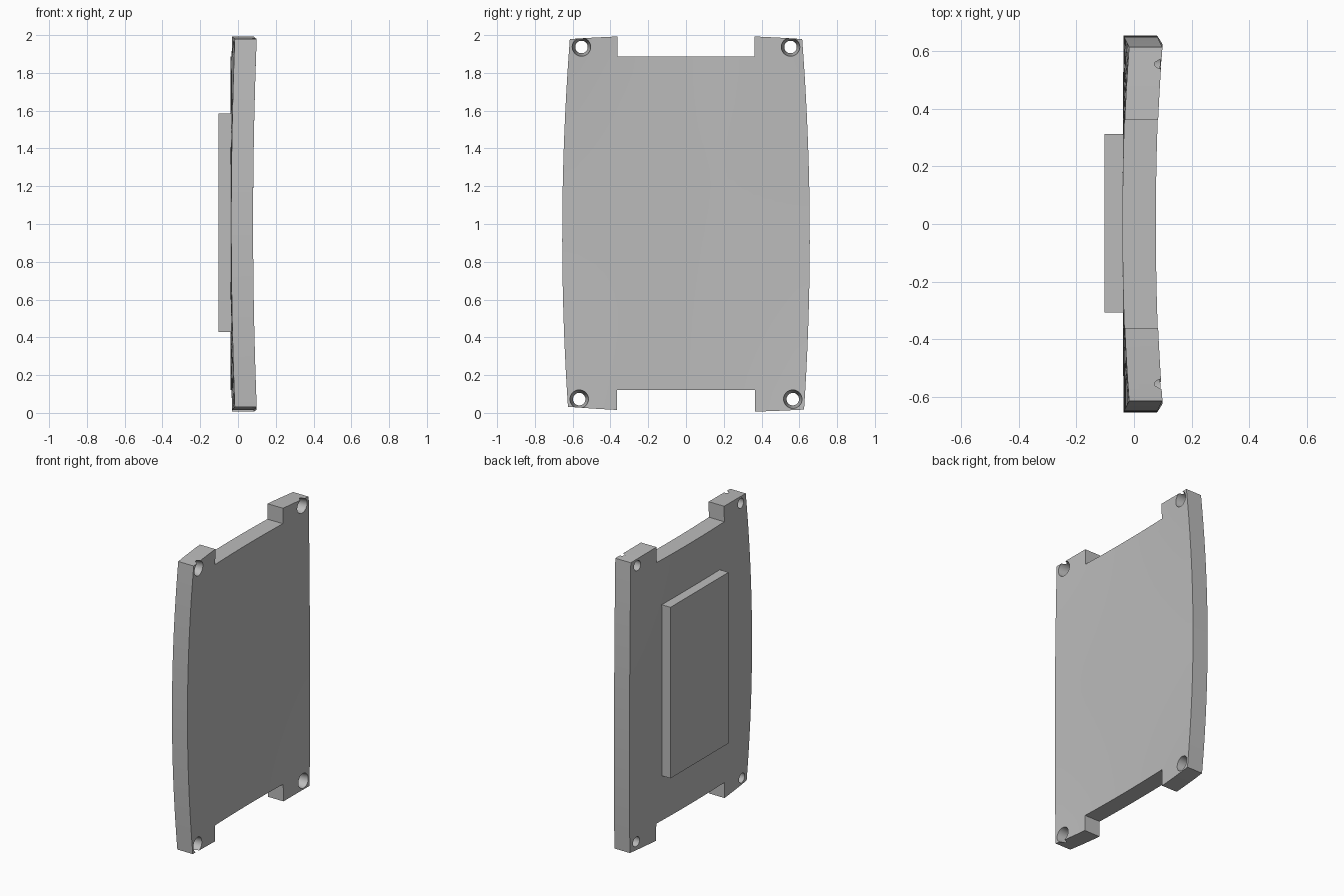
import bpy, bmesh, math
from mathutils import Matrix

cube = bpy.data.objects.get("Cube")
if cube:
    bpy.data.objects.remove(cube, do_unlink=True)

grey = bpy.data.materials.new("plain grey")
grey.use_nodes = True
colour = (0.5, 0.5, 0.5, 1)
grey.diffuse_color = colour
grey.node_tree.nodes["Principled BSDF"].inputs["Base Color"].default_value = colour

STEPS = 20
FRONT, THICK = 0.076, 0.116


def make_object(name, bm):
    bmesh.ops.recalc_face_normals(bm, faces=bm.faces)
    mesh = bpy.data.meshes.new(name)
    bm.to_mesh(mesh)
    bm.free()
    mesh.materials.append(grey)
    obj = bpy.data.objects.new(name, mesh)
    bpy.context.collection.objects.link(obj)
    return obj


def box(name, lo, hi):
    bm = bmesh.new()
    bmesh.ops.create_cube(bm, size=1)
    for v in bm.verts:
        v.co = [(a + b) / 2 + c * (b - a) for a, b, c in zip(lo, hi, v.co)]
    return make_object(name, bm)


def cone(name, y, z):
    # Tapers from the wide front mouth to the small rear opening
    bm = bmesh.new()
    bmesh.ops.create_cone(bm, cap_ends=True, segments=32, radius1=0.029,
                          radius2=0.054, depth=0.18,
                          matrix=Matrix.Translation((0.038, y, z))
                          @ Matrix.Rotation(math.pi / 2, 4, "Y"))
    return make_object(name, bm)


def dish(u, v):
    # Bowed sheet with bulging sides and lifted corners
    y = u * (0.655 - 0.035 * v * v)
    z = v * (1.004 - 0.055 * y * y)
    x = FRONT + 0.004 * u * u + 0.019 * u * u * v * v
    y *= 1 - 0.008 * v
    z -= 0.006 * y * (1 - v)
    return x, y, 1.002 + z * 0.994


# Curved plate: one dished sheet given thickness
bm = bmesh.new()
bmesh.ops.create_grid(bm, x_segments=STEPS, y_segments=STEPS, size=1)
for vert in bm.verts:
    vert.co = dish(vert.co.x, vert.co.y)
sheet = bmesh.ops.extrude_face_region(bm, geom=bm.faces[:])
for item in sheet["geom"]:
    if isinstance(item, bmesh.types.BMVert):
        item.co.x -= THICK
plate = make_object("curved_plate", bm)

# Notches in both ends and a tapered screw hole in each corner
cutters = [box("top_notch", (-0.5, -0.362, 1.888), (0.5, 0.362, 2.2)),
           box("bottom_notch", (-0.5, -0.366, -0.2), (0.5, 0.366, 0.122))]
for side in (-1, 1):
    cutters.append(cone("top_screw_hole", side * 0.553, 1.937))
    cutters.append(cone("bottom_screw_hole", side * 0.565, 0.073))

bpy.context.view_layer.objects.active = plate
for cutter in cutters:
    cutter.hide_render = True
    mod = plate.modifiers.new("cut", "BOOLEAN")
    mod.operation = "DIFFERENCE"
    mod.solver = "EXACT"
    mod.object = cutter
    bpy.ops.object.modifier_apply(modifier=mod.name)
    bpy.data.objects.remove(cutter, do_unlink=True)

# Raised rear pad, slightly sunk into the plate
pad = box("rear_pad", (-0.103, -0.308, 0.427), (-0.02, 0.313, 1.585))

bpy.ops.object.select_all(action="DESELECT")
plate.select_set(True)
bpy.ops.object.shade_smooth_by_angle(angle=math.radians(30))
